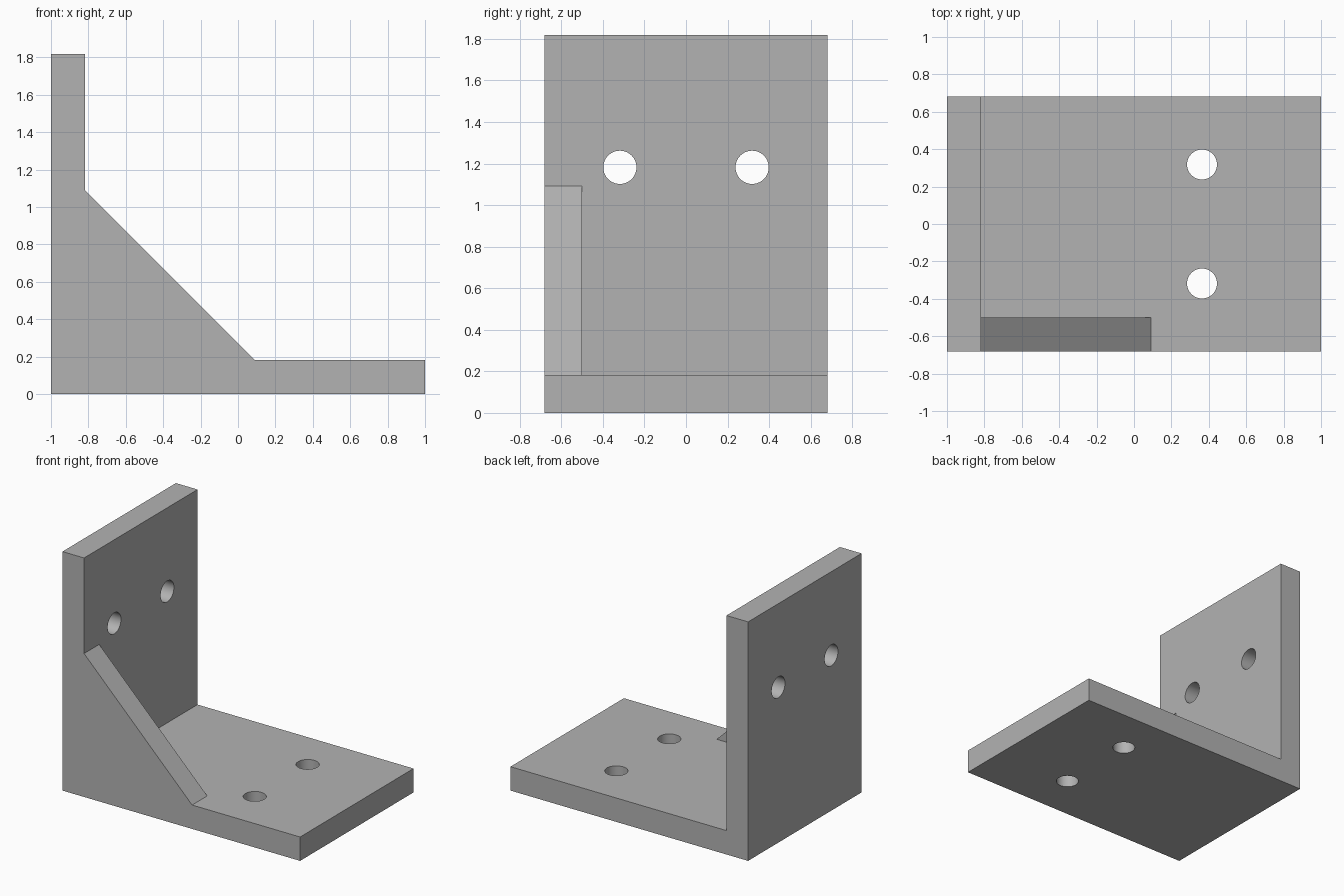
import bpy, bmesh, math
from mathutils import Matrix

if "Cube" in bpy.data.objects:
    bpy.data.objects.remove(bpy.data.objects["Cube"], do_unlink=True)

U = 2 / 11                      # plate thickness
DEPTH = 7.5 * U
HEIGHT = 10 * U
RIB = 5 * U                     # gusset leg length
HOLE_R = 0.08
HOLE_Y = 1.75 * U

grey = bpy.data.materials.new("plain grey")
grey.use_nodes = True
colour = (0.45, 0.45, 0.45, 1)
grey.diffuse_color = colour
grey.node_tree.nodes["Principled BSDF"].inputs["Base Color"].default_value = colour


def add_object(name, bm):
    bmesh.ops.recalc_face_normals(bm, faces=bm.faces)
    mesh = bpy.data.meshes.new(name)
    bm.to_mesh(mesh)
    bm.free()
    mesh.materials.append(grey)
    obj = bpy.data.objects.new(name, mesh)
    bpy.context.collection.objects.link(obj)
    return obj


def extrude_profile(name, points, y0, y1):
    bm = bmesh.new()
    face = bm.faces.new([bm.verts.new((x, y0, z)) for x, z in points])
    geom = bmesh.ops.extrude_face_region(bm, geom=[face])["geom"]
    verts = [v for v in geom if isinstance(v, bmesh.types.BMVert)]
    bmesh.ops.translate(bm, verts=verts, vec=(0, y1 - y0, 0))
    return add_object(name, bm)


def hole_cutter(name, location, axis):
    bm = bmesh.new()
    turn = Matrix.Rotation(math.pi / 2, 4, 'Y') if axis == 'X' else Matrix()
    bmesh.ops.create_cone(bm, cap_ends=True, segments=48, radius1=HOLE_R,
                          radius2=HOLE_R, depth=3 * U,
                          matrix=Matrix.Translation(location) @ turn)
    return add_object(name, bm)


def combine(target, other, operation):
    bpy.context.view_layer.objects.active = target
    mod = target.modifiers.new(operation.lower(), 'BOOLEAN')
    mod.object, mod.operation, mod.solver = other, operation, 'EXACT'
    bpy.ops.object.modifier_apply(modifier=mod.name)
    bpy.data.objects.remove(other, do_unlink=True)


# L-shaped body: base plate and upright plate
inner = U - 1
bracket = extrude_profile(
    "angle_bracket",
    [(-1, 0), (1, 0), (1, U), (inner, U), (inner, HEIGHT), (-1, HEIGHT)],
    -DEPTH / 2, DEPTH / 2)

# Triangular gusset flush with the front edge
gusset = extrude_profile(
    "gusset", [(inner, U), (inner + RIB, U), (inner, U + RIB)],
    -DEPTH / 2, U - DEPTH / 2)
combine(bracket, gusset, 'UNION')

# Two screw holes through each plate
for y in (-HOLE_Y, HOLE_Y):
    combine(bracket, hole_cutter("base_hole", (2 * U, y, U / 2), 'Z'), 'DIFFERENCE')
    combine(bracket, hole_cutter("upright_hole", (U / 2 - 1, y, 6.5 * U), 'X'), 'DIFFERENCE')

# Smooth hole walls, crisp plate edges
bpy.ops.object.select_all(action='DESELECT')
bracket.select_set(True)
bpy.context.view_layer.objects.active = bracket
bpy.ops.object.shade_smooth_by_angle(angle=math.radians(30))
